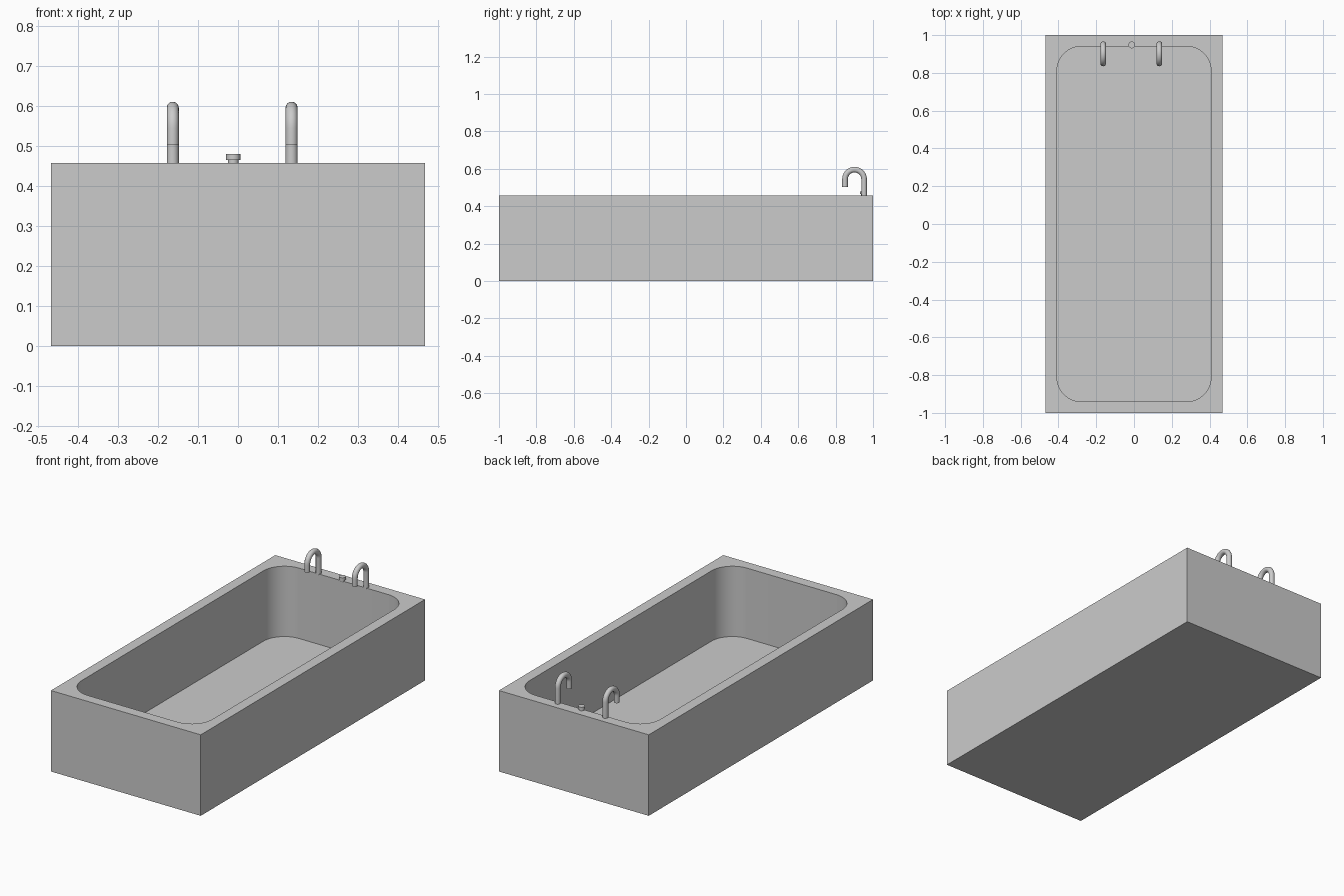
import bpy
import bmesh
from math import cos, sin, pi, radians
from mathutils import Matrix, Vector

default = bpy.data.objects.get("Cube")
if default:
    bpy.data.objects.remove(default, do_unlink=True)

# One plain grey for everything
grey = bpy.data.materials.new("plain_grey")
grey.use_nodes = True
grey.diffuse_color = (0.6, 0.6, 0.6, 1)
grey.node_tree.nodes["Principled BSDF"].inputs["Base Color"].default_value = (0.6, 0.6, 0.6, 1)

HEIGHT = 0.457
RIM = 0.084
FLOOR = 0.06


def finish(name, bm):
    bmesh.ops.recalc_face_normals(bm, faces=bm.faces)
    mesh = bpy.data.meshes.new(name)
    bm.to_mesh(mesh)
    bm.free()
    obj = bpy.data.objects.new(name, mesh)
    bpy.context.collection.objects.link(obj)
    mesh.materials.append(grey)
    bpy.ops.object.select_all(action="DESELECT")
    obj.select_set(True)
    bpy.context.view_layer.objects.active = obj
    bpy.ops.object.shade_smooth_by_angle(angle=radians(35))
    return obj


def build_tub():
    # Solid block, inset rim, basin pushed down, then rounded basin corners
    bm = bmesh.new()
    bmesh.ops.create_cube(bm, size=1, matrix=Matrix.Translation((0, 0, HEIGHT / 2))
                          @ Matrix.Diagonal((0.935, 2, HEIGHT, 1)))
    top = max(bm.faces, key=lambda f: f.calc_center_median().z)
    bmesh.ops.inset_region(bm, faces=[top], thickness=RIM)
    result = bmesh.ops.extrude_face_region(bm, geom=[top])
    moved = [g for g in result["geom"] if isinstance(g, bmesh.types.BMVert)]
    bmesh.ops.translate(bm, verts=moved, vec=(0, 0, FLOOR - HEIGHT))
    if top.is_valid:
        bmesh.ops.delete(bm, geom=[top], context="FACES_ONLY")
    corners = [e for v in moved for e in v.link_edges
               if abs(e.verts[0].co.z - e.verts[1].co.z) > 0.1]
    bmesh.ops.bevel(bm, geom=corners, offset=0.13, offset_type="OFFSET",
                    segments=12, profile=0.5, affect="EDGES")
    finish("bathtub", bm)


def build_tap(name, x):
    # Round tube swept along a hooked path: post, half circle, short spout
    radius, bend, y, z = 0.015, 0.051, 0.901, 0.544
    path = [(Vector((x, y + bend, HEIGHT - 0.005)), 0)]
    path += [(Vector((x, y + bend * cos(a), z + bend * sin(a))), a)
             for a in (pi * i / 20 for i in range(21))]
    path.append((Vector((x, y - bend, 0.503)), pi))
    sides = 24
    bm = bmesh.new()
    rings = []
    for centre, turn in path:
        outward = Vector((0, cos(turn), sin(turn)))
        rings.append([bm.verts.new(centre + radius * (cos(t) * Vector((1, 0, 0)) + sin(t) * outward))
                      for t in (2 * pi * k / sides for k in range(sides))])
    for lower, upper in zip(rings, rings[1:]):
        for k in range(sides):
            n = (k + 1) % sides
            bm.faces.new((lower[k], lower[n], upper[n], upper[k]))
    bm.faces.new(rings[0])
    bm.faces.new(rings[-1])
    finish(name, bm)


def build_disc(name, radius, bottom, top):
    bm = bmesh.new()
    bmesh.ops.create_cone(bm, cap_ends=True, segments=32, radius1=radius, radius2=radius,
                          depth=top - bottom,
                          matrix=Matrix.Translation((-0.012, 0.948, (top + bottom) / 2)))
    finish(name, bm)


build_tub()
build_tap("right_tap", -0.163)
build_tap("left_tap", 0.134)
build_disc("knob_stem", 0.0135, HEIGHT - 0.005, 0.466)
build_disc("knob_head", 0.018, 0.464, 0.479)
